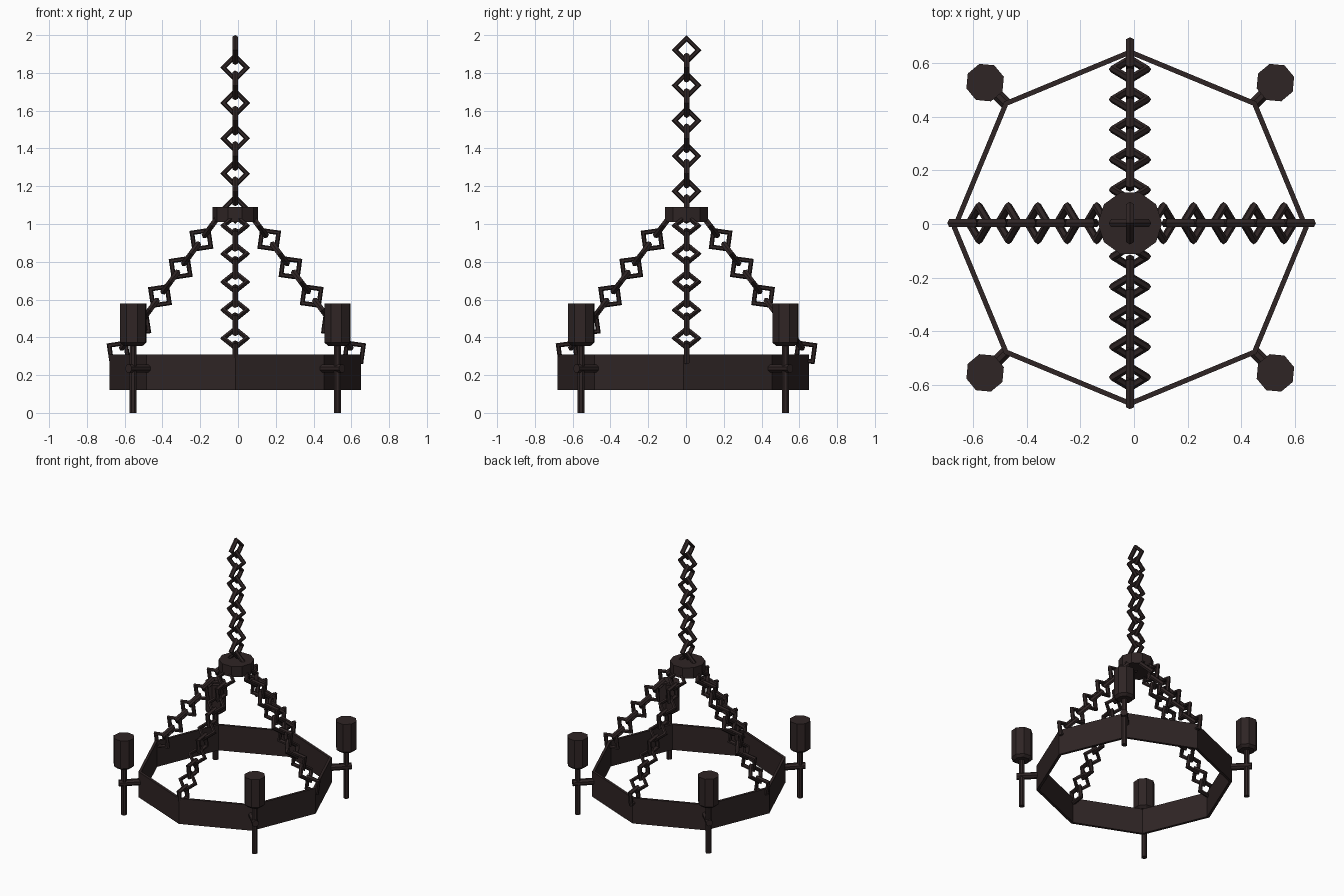
import bpy, bmesh, math
from mathutils import Matrix, Vector

if "Cube" in bpy.data.objects:
    bpy.data.objects.remove(bpy.data.objects["Cube"])

iron = bpy.data.materials.new("dark_iron")
iron.diffuse_color = (0.028, 0.018, 0.018, 1)
iron.use_nodes = True
iron.node_tree.nodes["Principled BSDF"].inputs["Base Color"].default_value = iron.diffuse_color

CX, CY = -0.014, -0.014          # ring centre
HX, HY = -0.015, 0.003           # hub and chain centre


def finish(name, bm):
    bmesh.ops.recalc_face_normals(bm, faces=bm.faces)
    mesh = bpy.data.meshes.new(name)
    bm.to_mesh(mesh)
    bm.free()
    mesh.materials.append(iron)
    ob = bpy.data.objects.new(name, mesh)
    bpy.context.collection.objects.link(ob)
    return ob


def lathe(bm, profile, sides, mat, turn=0.0, closed=False):
    """Spin (radius, height) points round local z; cap the ends unless closed."""
    rings = []
    for r, z in profile:
        rings.append([bm.verts.new(mat @ Vector((
            r * math.cos(turn + math.tau * i / sides),
            r * math.sin(turn + math.tau * i / sides), z))) for i in range(sides)])
    pairs = list(zip(rings, rings[1:]))
    if closed:
        pairs.append((rings[-1], rings[0]))
    else:
        bm.faces.new(rings[0])
        bm.faces.new(rings[-1])
    for a, b in pairs:
        for i in range(sides):
            j = (i + 1) % sides
            bm.faces.new((a[i], a[j], b[j], b[i]))


LINK = [(0.062 + 0.017 * math.cos(math.tau * k / 6),
         0.017 * math.sin(math.tau * k / 6)) for k in range(6)]


def chain(name, start, step, count, side, first_flat):
    """Row of square links, each a quarter turn from the last."""
    bm = bmesh.new()
    d = step.normalized()
    other = d.cross(side)
    for i in range(count):
        n = side if (i % 2 == 0) == first_flat else other
        rot = Matrix((d, n.cross(d), n)).transposed().to_4x4()
        lathe(bm, LINK, 4, Matrix.Translation(start + step * i) @ rot, closed=True)
    return finish(name, bm)


# Octagonal band
bm = bmesh.new()
lathe(bm, [(0.665, 0.12), (0.665, 0.31), (0.645, 0.31), (0.645, 0.12)], 8,
      Matrix.Translation((CX, CY, 0)), closed=True)
finish("octagonal_band", bm)

# Hub disc
bm = bmesh.new()
lathe(bm, [(0.12, 1.01), (0.12, 1.09)], 10, Matrix.Translation((HX, HY, 0)))
finish("hub_disc", bm)

# Hanging chain above the hub
chain("hanging_chain", Vector((HX, HY, 1.921)), Vector((0, 0, -0.0935)), 10,
      Vector((1, 0, 0)), True)

# Four sloping chains from hub to band
for k, name in enumerate(("right", "back", "left", "front")):
    a = k * math.pi / 2
    out = Vector((math.cos(a), math.sin(a), 0))
    side = Vector((-math.sin(a), math.cos(a), 0))
    run = 0.0548 if name == "left" else 0.0562
    chain(name + "_sloping_chain", Vector((HX, HY, 0.991)) + out * 0.124,
          out * run + Vector((0, 0, -0.0745)), 10, side, False)

# Four lamps on the diagonal corners: cup, stem and arm
for k in range(4):
    a = math.pi / 4 + k * math.pi / 2
    out = Vector((math.cos(a), math.sin(a), 0))
    base = Matrix.Translation(Vector((CX, CY, 0)) + out * 0.765)
    bm = bmesh.new()
    lathe(bm, [(0.052, 0.355), (0.073, 0.372), (0.073, 0.58)], 8, base, 0.3)
    finish(f"lamp_cup_{k + 1}", bm)
    bm = bmesh.new()
    lathe(bm, [(0.02, 0.0), (0.02, 0.36)], 8, base, math.pi / 8)
    finish(f"lamp_stem_{k + 1}", bm)
    bm = bmesh.new()
    arm = (Matrix.Translation((CX, CY, 0.235)) @ Matrix.Rotation(a, 4, 'Z')
           @ Matrix.Rotation(math.pi / 2, 4, 'Y'))
    lathe(bm, [(0.024, 0.65), (0.024, 0.80)], 8, arm, math.pi / 8)
    finish(f"lamp_arm_{k + 1}", bm)
